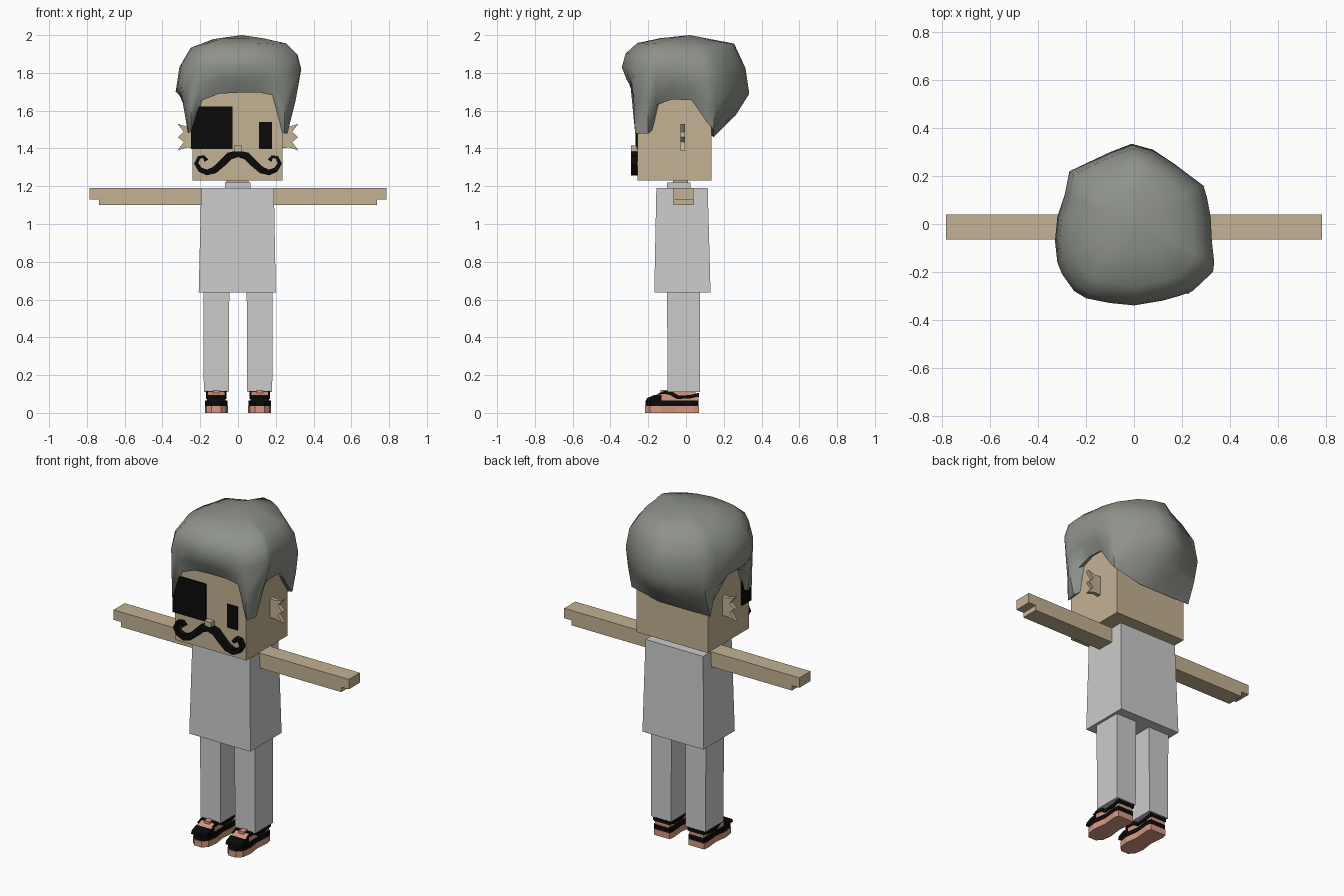
import bpy, bmesh
from mathutils import Vector

cube = bpy.data.objects.get("Cube")
if cube:
    bpy.data.objects.remove(cube, do_unlink=True)


def material(name, *rgb):
    m = bpy.data.materials.new(name)
    m.use_nodes = True
    m.diffuse_color = (*rgb, 1)
    m.node_tree.nodes["Principled BSDF"].inputs["Base Color"].default_value = (*rgb, 1)
    return m


SKIN = material("tan skin", .55, .445, .29)
CLOTH = material("light grey cloth", .6, .6, .6)
HAIR = material("grey hair", .27, .29, .255)
BLACK = material("black", .003, .003, .003)
PINK = material("salmon leather", .66, .31, .22)


def finish(name, bm, mat):
    bmesh.ops.recalc_face_normals(bm, faces=bm.faces)
    mesh = bpy.data.meshes.new(name)
    bm.to_mesh(mesh)
    bm.free()
    mesh.materials.append(mat)
    obj = bpy.data.objects.new(name, mesh)
    bpy.context.collection.objects.link(obj)
    return obj


def loft(bm, rings):
    """Skin closed rings of equal length and return their vertices."""
    rows = [[bm.verts.new(p) for p in ring] for ring in rings]
    n = len(rows[0])
    for a, b in zip(rows, rows[1:]):
        for i in range(n):
            j = (i + 1) % n
            bm.faces.new((a[i], a[j], b[j], b[i]))
    return rows


def prism(name, outline, axis, lo, hi, mat):
    """Extrude a flat outline along an axis; the outline uses the other two axes."""
    def place(p, h):
        v = list(p)
        v.insert("xyz".index(axis), h)
        return v
    bm = bmesh.new()
    rows = loft(bm, [[place(p, h) for p in outline] for h in (lo, hi)])
    for row in rows:
        bm.faces.new(row)
    return finish(name, bm, mat)


def rect(x0, x1, y0, y1):
    return [(x0, y0), (x1, y0), (x1, y1), (x0, y1)]


def box(name, x, y, z, mat):
    return prism(name, rect(*x, *y), "z", *z, mat)


def tapered(name, bottom, top, z, mat):
    bm = bmesh.new()
    rings = [[(*p, h) for p in rect(*r)] for r, h in zip((bottom, top), z)]
    for row in loft(bm, rings):
        bm.faces.new(row)
    return finish(name, bm, mat)


# Head and face
box("head", (-.24, .235), (-.257, .135), (1.23, 1.72), SKIN)
box("eye_patch", (-.25, -.03), (-.268, -.18), (1.398, 1.622), BLACK)
box("left_eye", (.11, .18), (-.262, -.25), (1.398, 1.54), BLACK)
box("nose", (-.022, .022), (-.29, -.25), (1.385, 1.415), SKIN)

# Curled moustache: a tapered ribbon given thickness
half = [(0, 1.372, .018), (.045, 1.36, .02), (.085, 1.32, .019), (.125, 1.285, .018),
        (.165, 1.273, .015), (.2, 1.287, .013), (.221, 1.32, .011),
        (.207, 1.352, .009), (.182, 1.357, .008), (.167, 1.335, .011)]
path = [(-x, z, w) for x, z, w in half[:0:-1]] + half
upper, lower = [], []
for i, (x, z, w) in enumerate(path):
    a, b = path[max(i - 1, 0)], path[min(i + 1, len(path) - 1)]
    t = Vector((b[0] - a[0], b[1] - a[1])).normalized()
    upper.append((x - t.y * w, z + t.x * w))
    lower.append((x + t.y * w, z - t.x * w))
prism("moustache", upper + lower[::-1], "y", -.29, -.25, BLACK)

# Neck and torso
box("neck", (-.06, .055), (-.07, .01), (1.2, 1.24), SKIN)
box("collar", (-.07, .065), (-.1, .025), (1.17, 1.22), CLOTH)
tapered("torso", (-.208, .2, -.168, .13), (-.195, .19, -.157, .115), (.637, 1.19), CLOTH)

# Paired ears, arms, legs and shoes
ear = [(.22, 1.4), (.27, 1.405), (.32, 1.39), (.287, 1.433), (.318, 1.46),
       (.287, 1.488), (.32, 1.53), (.27, 1.515), (.22, 1.52)]
arm = [(.19, 1.1), (.735, 1.1), (.735, 1.13), (.785, 1.13), (.785, 1.19), (.19, 1.19)]
# Shoe plan relative to its centre line, with a rounded toe
plan = [(-.052, .068), (-.058, .04), (-.05, -.05), (-.061, -.13), (-.052, -.19), (-.025, -.218)]
plan += [(-x, y) for x, y in plan[::-1]]
upper_side = [(.066, .06), (-.2, .06), (-.195, .08), (-.12, .112), (-.09, .112),
              (-.05, .085), (.02, .088), (.066, .1)]
toe_side = [(-.13, .06), (-.213, .06), (-.207, .078), (-.17, .094), (-.13, .098)]
rim_side = [(-.15, .101), (-.115, .116), (-.08, .116), (-.04, .092), (.02, .094),
            (.07, .106), (.07, .088), (.02, .076), (-.05, .074), (-.09, .098)]
for side, s in (("left", 1), ("right", -1)):
    prism(side + "_ear", [(s * x, z) for x, z in ear], "y", -.03, -.006, SKIN)
    prism(side + "_arm", [(s * x, z) for x, z in arm], "y", -.065, .04, SKIN)
    c = s * .115
    tapered(side + "_leg", (c - .066, c + .066, -.098, .073),
            (c - .069, c + .069, -.1, .073), (.11, .65), CLOTH)
    box(side + "_ankle", (c - .04, c + .04), (-.07, .05), (.05, .115), PINK)
    prism(side + "_sole", [(c + x, y) for x, y in plan], "z", 0, .036, PINK)
    prism(side + "_welt", [(c + x * .97, y * .98) for x, y in plan], "z", .036, .066, BLACK)
    prism(side + "_shoe_upper", upper_side, "x", c - .047, c + .047, PINK)
    prism(side + "_toe_cap", toe_side, "x", c - .05, c + .05, BLACK)
    for k in (-1, 1):
        edge = c + k * .049
        prism(side + "_shoe_rim", rim_side, "x", edge - .006, edge + .006, BLACK)
    box(side + "_heel_tab", (c - .05, c + .05), (.058, .069), (.085, .106), BLACK)
    box(side + "_strap", (c - .05, c + .05), (-.12, -.1), (.1, .117), BLACK)
    box(side + "_buckle", (c - .018, c + .018), (-.135, -.095), (.1, .121), PINK)

# Hair: widest outline x, y, its height, and the hem height below it
lock = [(0, -.34, 1.83, 1.695), (.12, -.32, 1.83, 1.695), (.19, -.3, 1.82, 1.68),
        (.245, -.28, 1.8, 1.48), (.33, -.2, 1.82, 1.48), (.335, -.16, 1.82, 1.63),
        (.325, -.07, 1.8, 1.66), (.32, .03, 1.78, 1.655), (.305, .11, 1.75, 1.54),
        (.29, .16, 1.74, 1.5), (.17, .25, 1.72, 1.48), (.08, .31, 1.7, 1.46),
        (-.01, .335, 1.69, 1.46), (-.1, .3, 1.69, 1.46), (-.27, .22, 1.7, 1.46),
        (-.29, .12, 1.7, 1.54), (-.32, .03, 1.7, 1.655), (-.33, -.07, 1.7, 1.66),
        (-.32, -.16, 1.72, 1.63), (-.3, -.21, 1.74, 1.48), (-.25, -.28, 1.78, 1.49),
        (-.2, -.31, 1.83, 1.65), (-.1, -.33, 1.83, 1.69)]


def clamp(v, lo, hi):
    return max(lo, min(hi, v))


hem = [Vector((clamp(x, -.265, .262), clamp(y, -.27, .145), h)) for x, y, z, h in lock]
wide = [Vector((x, y, z)) for x, y, z, h in lock]
inner = [Vector((v.x * .87, v.y * .87, v.z + .02)) for v in hem]
middle = [Vector((*a.xy.lerp(b.xy, .62), a.z + (b.z - a.z) * .5)) for a, b in zip(hem, wide)]
crown = [[Vector((v.x * s, v.y * s, v.z + (1.99 - v.z) * k)) for v in wide]
         for s, k in ((.94, .45), (.76, .8), (.4, .96))]
# A raised tuft on the back of the crown
for i in (10, 11, 12):
    crown[1][i].z += .025
bm = bmesh.new()
rows = loft(bm, [inner, hem, middle, wide] + crown)
tip = bm.verts.new((.02, .02, 2))
last = rows[-1]
for i, v in enumerate(last):
    bm.faces.new((v, last[(i + 1) % len(last)], tip))
hair = finish("hair", bm, HAIR)
bpy.ops.object.select_all(action="DESELECT")
hair.select_set(True)
bpy.context.view_layer.objects.active = hair
bpy.ops.object.shade_smooth_by_angle(angle=1)
